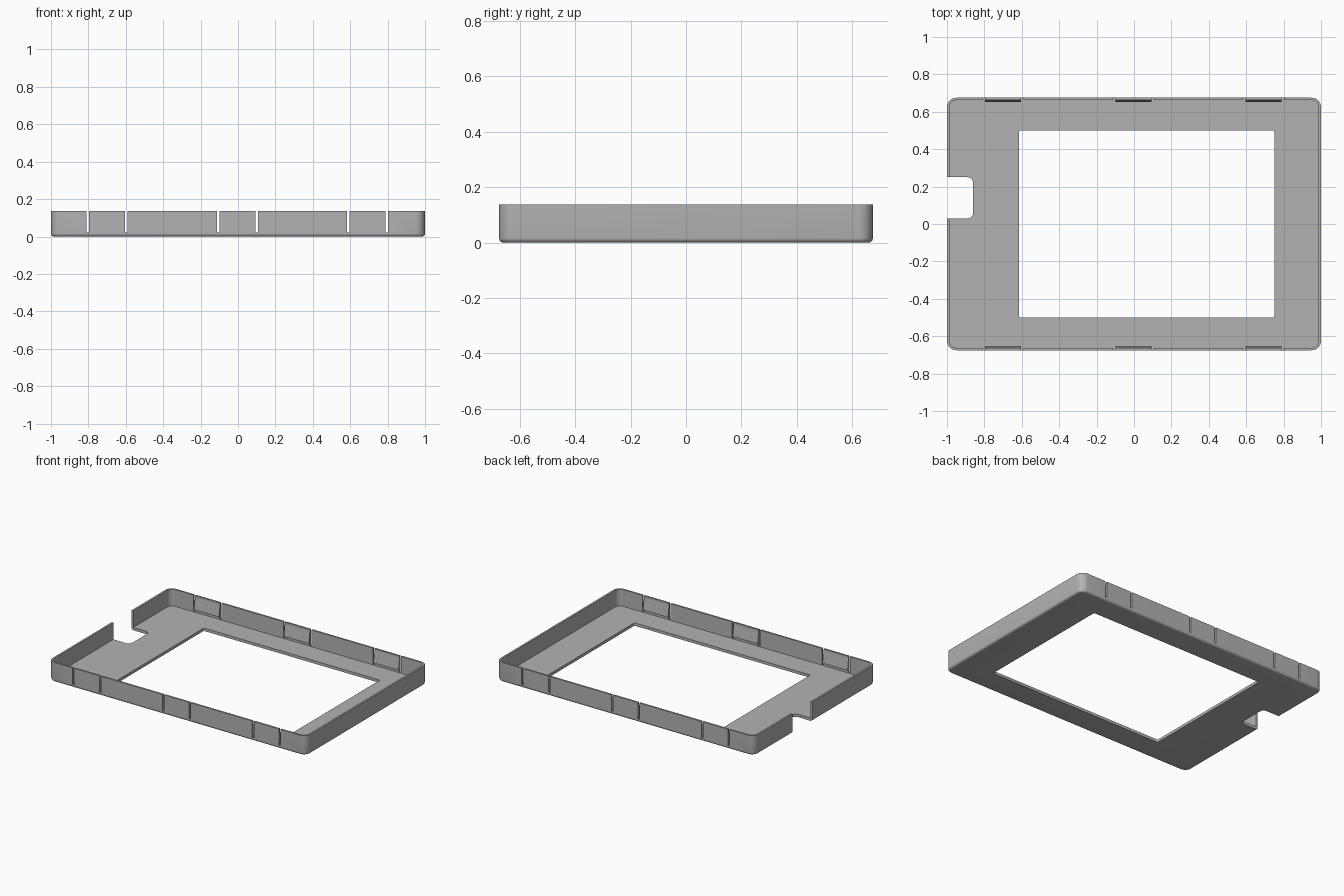
import bpy
import bmesh
from math import cos, sin, pi, radians

old = bpy.data.objects.get("Cube")
if old:
    bpy.data.objects.remove(old, do_unlink=True)

grey = bpy.data.materials.new("mid grey plastic")
grey.use_nodes = True
COLOUR = (0.45, 0.45, 0.45, 1)
grey.diffuse_color = COLOUR
grey.node_tree.nodes["Principled BSDF"].inputs["Base Color"].default_value = COLOUR

HX, HY, HEIGHT = 1.0, 0.675, 0.137
WALL, FLOOR, CORNER = 0.013, 0.02, 0.05
CLIP_CENTRES = (-0.7, -0.003, 0.692)


def loft(name, loops):
    """Closed solid through a stack of matching loops."""
    bm = bmesh.new()
    rings = [[bm.verts.new(p) for p in loop] for loop in loops]
    n = len(rings[0])
    for a, b in zip(rings, rings[1:]):
        for i in range(n):
            j = (i + 1) % n
            bm.faces.new((a[i], a[j], b[j], b[i]))
    bm.faces.new(rings[0][::-1])
    bm.faces.new(rings[-1])
    bmesh.ops.recalc_face_normals(bm, faces=bm.faces)
    mesh = bpy.data.meshes.new(name)
    bm.to_mesh(mesh)
    bm.free()
    mesh.materials.append(grey)
    obj = bpy.data.objects.new(name, mesh)
    bpy.context.collection.objects.link(obj)
    return obj


def rounded(x0, x1, y0, y1, z, r, steps=8):
    """Rounded rectangle loop at height z."""
    pts = []
    corners = ((x1 - r, y1 - r), (x0 + r, y1 - r), (x0 + r, y0 + r), (x1 - r, y0 + r))
    for k, (cx, cy) in enumerate(corners):
        for s in range(steps + 1):
            a = (k + s / steps) * pi / 2
            pts.append((cx + r * cos(a), cy + r * sin(a), z))
    return pts


def block(name, x0, x1, y0, y1, z0, z1, r):
    return loft(name, [rounded(x0, x1, y0, y1, z, r) for z in (z0, z1)])


def smooth(obj):
    bpy.ops.object.select_all(action='DESELECT')
    bpy.context.view_layer.objects.active = obj
    obj.select_set(True)
    bpy.ops.object.shade_smooth_by_angle(angle=radians(35))


# Outer shell with a rounded lower edge
FILLET = 0.016
loops = []
for s in range(6):
    a = s / 5 * pi / 2
    d = FILLET * (1 - sin(a))
    loops.append(rounded(-HX + d, HX - d, -HY + d, HY - d,
                         FILLET * (1 - cos(a)), CORNER - d))
loops.append(rounded(-HX, HX, -HY, HY, HEIGHT, CORNER))
tray = loft("bezel_tray", loops)

# Cutters: cavity, screen window, side notch, slots beside each clip
ix, iy = HX - WALL, HY - WALL
cutters = [
    block("cavity_cutter", -ix, ix, -iy, iy, FLOOR, 0.3, CORNER - WALL),
    block("window_cutter", -0.615, 0.75, -0.5, 0.5, -0.1, 0.1, 0.01),
    block("notch_cutter", -1.2, -0.86, 0.03, 0.25, -0.1, 0.3, 0.03),
]
for cx in CLIP_CENTRES:
    for side in (-1, 1):
        x = cx + side * 0.103
        for y in (-HY, HY):
            cutters.append(block("slot_cutter", x - 0.006, x + 0.006,
                                 y - 0.03, y + 0.03, FLOOR + 0.002, 0.3, 0.001))
for c in cutters:
    c.hide_render = True
    mod = tray.modifiers.new(c.name, 'BOOLEAN')
    mod.operation = 'DIFFERENCE'
    mod.solver = 'EXACT'
    mod.object = c

# Bake the cuts and drop the cutters
bpy.context.view_layer.update()
graph = bpy.context.evaluated_depsgraph_get()
baked = bpy.data.meshes.new_from_object(tray.evaluated_get(graph))
tray.modifiers.clear()
tray.data = baked
for c in cutters:
    bpy.data.objects.remove(c, do_unlink=True)
smooth(tray)

# Wedge-shaped snap clips on the inside of the long walls
for cx in CLIP_CENTRES:
    for side, label in ((-1, "front"), (1, "back")):
        wall = side * (iy + 0.002)
        lip = side * (iy - 0.011)
        profile = ((wall, 0.124), (side * iy, 0.124), (lip, 0.05), (lip, 0.04), (wall, 0.04))
        loft(label + "_snap_clip",
             [[(x, y, z) for y, z in profile] for x in (cx - 0.097, cx + 0.097)])
